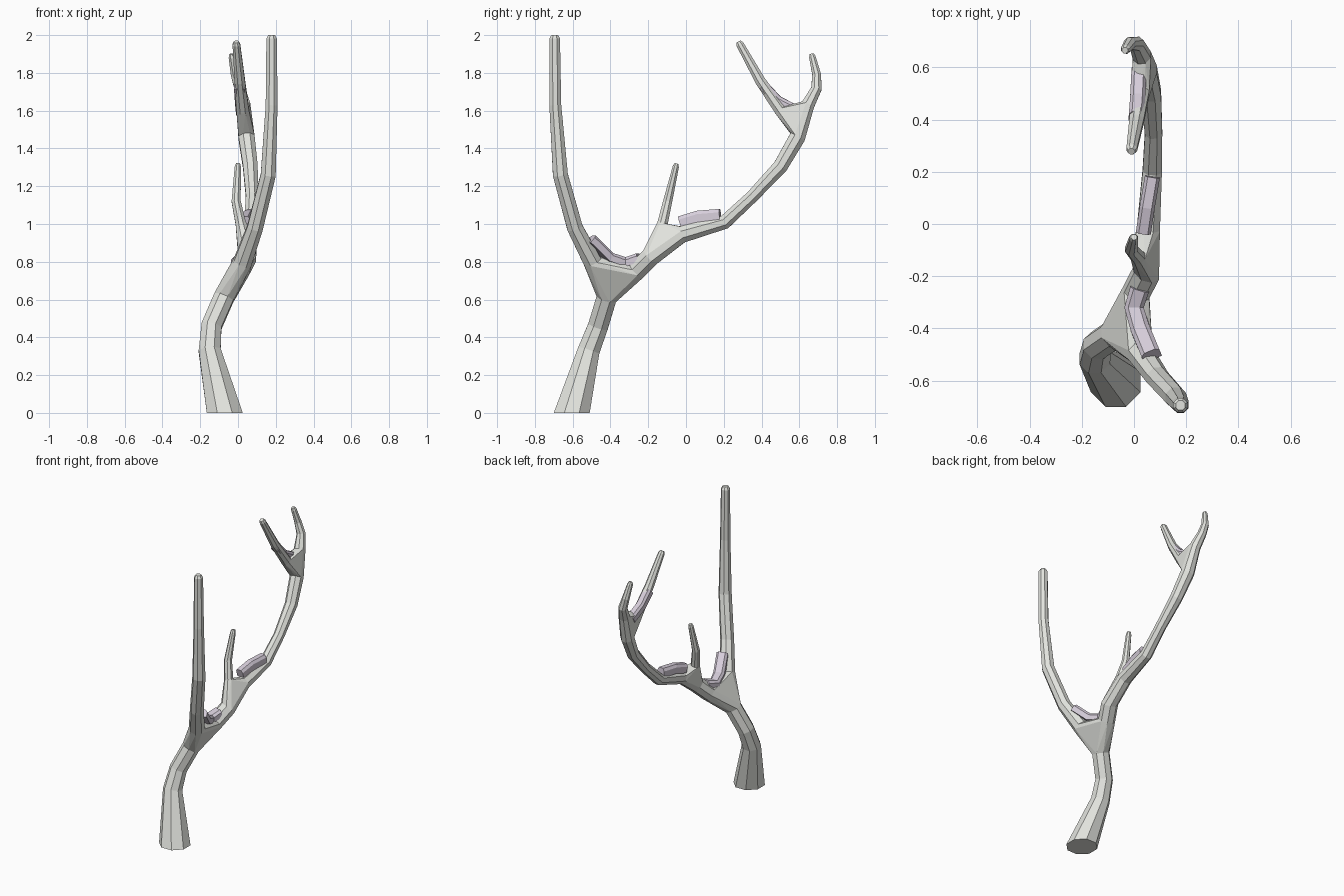
import bpy, bmesh
from math import cos, sin, pi
from mathutils import Vector

if "Cube" in bpy.data.objects:
    bpy.data.objects.remove(bpy.data.objects["Cube"])

SIDES = 8


def material(name, col):
    m = bpy.data.materials.new(name)
    m.diffuse_color = (*col, 1)
    m.use_nodes = True
    m.node_tree.nodes["Principled BSDF"].inputs["Base Color"].default_value = m.diffuse_color
    return m


def finish(bm, name, mat):
    bmesh.ops.remove_doubles(bm, verts=bm.verts, dist=0.0005)
    bmesh.ops.recalc_face_normals(bm, faces=bm.faces)
    me = bpy.data.meshes.new(name)
    bm.to_mesh(me)
    bm.free()
    me.materials.append(mat)
    ob = bpy.data.objects.new(name, me)
    bpy.context.collection.objects.link(ob)
    return ob


def ring(center, tangent, r):
    t = tangent.normalized()
    u = Vector((1, 0, 0))
    u = (u - t * u.dot(t)).normalized()
    v = t.cross(u)
    return [center + (u * cos(a) + v * sin(a)) * r
            for a in ((i + 0.5) * 2 * pi / SIDES for i in range(SIDES))]


def tube(bm, path, base=False, tip=False):
    """Faceted tube through (x, y, z, r); returns first and last rings."""
    pts = [Vector(p[:3]) for p in path]
    rad = [p[3] for p in path]
    if tip:  # small rounded end
        d = (pts[-1] - pts[-2]).normalized()
        pts.append(pts[-1].copy())
        rad.append(rad[-1] * 0.65)
        pts[-2] = pts[-1] - d * 0.018
    n = len(pts)
    rings = []
    for i in range(n):
        a = (pts[i] - pts[i - 1]).normalized() if i else Vector()
        b = (pts[i + 1] - pts[i]).normalized() if i < n - 1 else Vector()
        t = Vector((0, 0, 1)) if base and i == 0 else a + b
        rings.append(ring(pts[i], t, rad[i]))
    vs = [[bm.verts.new(c) for c in rg] for rg in rings]
    for a, b in zip(vs, vs[1:]):
        for i in range(SIDES):
            j = (i + 1) % SIDES
            bm.faces.new((a[i], a[j], b[j], b[i]))
    if base:
        bm.faces.new(vs[0][::-1])
    if tip:
        bm.faces.new(vs[-1])
    return rings[0], rings[-1]


def fork(bm, *rings):
    """Hull that blends three tube ends, open where the tubes join."""
    owner, verts = {}, []
    for k, rg in enumerate(rings):
        for c in rg:
            v = bm.verts.new(c)
            owner[v] = k
            verts.append(v)
    res = bmesh.ops.convex_hull(bm, input=verts)
    faces = [f for f in res["geom"] if isinstance(f, bmesh.types.BMFace)]
    caps = [f for f in faces if len({owner.get(v) for v in f.verts}) == 1]
    bmesh.ops.delete(bm, geom=caps, context='FACES_ONLY')
    bmesh.ops.delete(bm, geom=[v for v in verts if v.is_valid and not v.link_faces],
                     context='VERTS')


bark = material("bark", (0.76, 0.77, 0.73))
moss = material("moss", (0.68, 0.62, 0.71))

# Branching limb
bm = bmesh.new()
_, trunk_end = tube(bm, [(-.07, -.605, 0, .103), (-.15, -.515, .33, .063),
                         (-.14, -.465, .46, .058), (-.075, -.42, .61, .058)], base=True)
tall_start, _ = tube(bm, [(.025, -.495, .80, .052), (.09, -.588, .98, .045),
                          (.16, -.665, 1.26, .043), (.178, -.692, 1.63, .034),
                          (.178, -.695, 2.0, .030)], tip=True)
mid_start, mid_end = tube(bm, [(.01, -.26, .755, .055), (.048, -.185, .83, .055)])
fork(bm, trunk_end, tall_start, mid_start)

# Short twig and the arm that sweeps back
twig_start, _ = tube(bm, [(.015, -.125, 1.0, .030), (-.01, -.097, 1.12, .026),
                          (0, -.05, 1.32, .018)], tip=True)
arm_start, arm_end = tube(bm, [(.055, -.02, .945, .048), (.07, .205, 1.01, .040),
                               (.075, .35, 1.145, .036), (.065, .50, 1.305, .042),
                               (.045, .59, 1.46, .046)])
fork(bm, mid_end, twig_start, arm_start)

# Upper fork
back_start, _ = tube(bm, [(.03, .645, 1.63, .038), (.01, .69, 1.715, .030),
                          (-.015, .692, 1.79, .025), (-.035, .665, 1.90, .019)], tip=True)
front_start, _ = tube(bm, [(.025, .50, 1.605, .036), (.01, .395, 1.755, .030),
                           (-.01, .278, 1.965, .022)], tip=True)
fork(bm, arm_end, back_start, front_start)
finish(bm, "branch", bark)


def moss_strip(name, path, w, h):
    """Bevelled slab lying along the top of a limb."""
    bm = bmesh.new()
    pts = [Vector(p) for p in path]
    rows = []
    for i, p in enumerate(pts):
        t = (pts[min(i + 1, len(pts) - 1)] - pts[max(i - 1, 0)]).normalized()
        s = t.cross(Vector((0, 0, 1))).normalized()
        up = s.cross(t)
        rows.append([bm.verts.new(p + s * a * w - up * b * h) for a, b in
                     ((-1, 1), (-1, .3), (-.6, 0), (.6, 0), (1, .3), (1, 1))])
    for a, b in zip(rows, rows[1:]):
        for i in range(6):
            j = (i + 1) % 6
            bm.faces.new((a[i], a[j], b[j], b[i]))
    bm.faces.new(rows[0])
    bm.faces.new(rows[-1])
    finish(bm, name, moss)


# Moss patches in the crotches
moss_strip("moss_lower", [(.06, -.487, .94), (.02, -.39, .845),
                          (0, -.32, .825), (.02, -.255, .845)], .037, .05)
moss_strip("moss_middle", [(.035, -.04, 1.04), (.05, .06, 1.07), (.07, .178, 1.08)], .029, .06)
moss_strip("moss_upper", [(.01, .43, 1.75), (.015, .50, 1.675), (.02, .605, 1.62)], .029, .05)
